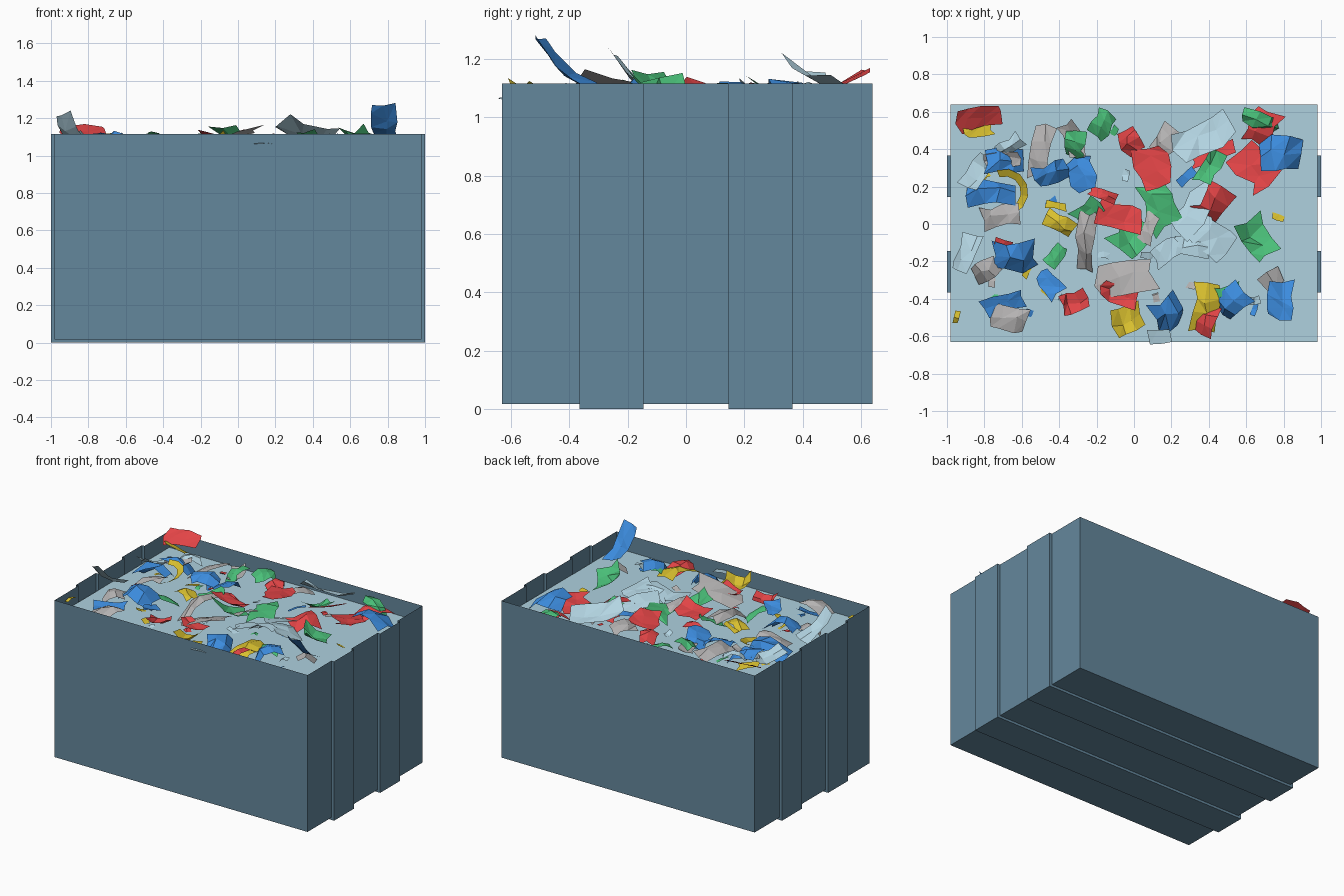
import bpy, bmesh, math, random
from mathutils import Vector, Matrix, Euler

random.seed(7)
FILL_Z = 1.0


def paint(name, rgb):
    """Material from 0-255 display colour, converted to linear."""
    mat = bpy.data.materials.new(name)
    mat.diffuse_color = [(c / 255) ** 2.2 for c in rgb] + [1]
    return mat


def finish(bm, name, mat):
    me = bpy.data.meshes.new(name)
    bm.to_mesh(me)
    bm.free()
    ob = bpy.data.objects.new(name, me)
    me.materials.append(mat)
    bpy.context.collection.objects.link(ob)
    return ob


# Thin open bin: U-shaped sections lofted front to back, stepping out at two ribs
steps = [(-0.63, 0), (-0.365, 0), (-0.365, 1), (-0.145, 1), (-0.145, 0),
         (0.145, 0), (0.145, 1), (0.365, 1), (0.365, 0), (0.64, 0)]
bm = bmesh.new()
sections = []
for y, rib in steps:
    w, base = 0.98 + 0.02 * rib, 0.017 * (1 - rib)
    sections.append([bm.verts.new((x, y, z)) for x, z in
                     ((-w, 1.115), (-w, base), (w, base), (w, 1.115))])
for a, b in zip(sections, sections[1:]):
    for i in range(3):
        bm.faces.new((a[i], b[i], b[i + 1], a[i + 1]))
bm.faces.new(sections[0])
bm.faces.new(sections[-1][::-1])
bmesh.ops.recalc_face_normals(bm, faces=bm.faces)
finish(bm, "bin_shell", paint("bin_blue_grey", (100, 134, 155)))

# Flat surface of the contents
bm = bmesh.new()
bm.faces.new([bm.verts.new((x, y, FILL_Z)) for x, y in
              ((-0.98, -0.63), (0.98, -0.63), (0.98, 0.64), (-0.98, 0.64))])
finish(bm, "contents_surface", paint("contents_pale_blue", (173, 208, 222)))


def clamp(v, lo, hi):
    return max(lo, min(hi, v))


def scrap(bm, x, y, length, width, angle, tilt=None, z=None, inside=True):
    """Creased, ragged sheet; tilt is in degrees about world x and y."""
    if tilt is None:
        tilt = (random.uniform(-22, 22), random.uniform(-22, 22))
    if z is None:
        z = FILL_Z + random.uniform(0.06, 0.10)
    rot = (Euler([math.radians(t) for t in tilt] + [0]).to_matrix()
           @ Matrix.Rotation(math.radians(angle), 3, 'Z'))
    bend = random.uniform(-0.5, 0.3) * width
    nx, ny = (3, 2) if length > 0.12 else (2, 1)
    grid = []
    for i in range(nx + 1):
        row = []
        for j in range(ny + 1):
            u, v = i / nx - 0.5, j / ny - 0.5
            p = Vector((length * (u + random.uniform(-0.09, 0.09)),
                        width * (v + random.uniform(-0.14, 0.14)),
                        bend * (4 * u * u - 0.5 + abs(v))
                        + width * random.uniform(-0.06, 0.06)))
            p = rot @ p + Vector((x, y, z))
            if inside:
                p.x, p.y = clamp(p.x, -0.97, 0.97), clamp(p.y, -0.62, 0.63)
            row.append(bm.verts.new(p))
        grid.append(row)
    for i in range(nx):
        for j in range(ny):
            a, b, c, d = (grid[i][j], grid[i + 1][j],
                          grid[i + 1][j + 1], grid[i][j + 1])
            bm.faces.new((a, b, c))
            bm.faces.new((a, c, d))


# Scraps by colour: x, y, length, width, turn, optional tilt and height
red = [(-0.03, .45, .14, .10, 120), (.10, .31, .22, .17, -70),
       (.42, .37, .24, .07, 20), (.66, .30, .23, .18, -50),
       (.43, .11, .19, .16, 60), (-.09, .04, .25, .15, -15),
       (-.32, -.42, .14, .11, 20), (-.08, -.37, .20, .10, -20),
       (.68, .52, .20, .14, 60), (.38, -.51, .15, .10, 70),
       (-.16, .16, .15, .06, -20), (-.70, -.10, .10, .04, -20),
       (-.83, .57, .23, .13, 15, (24, 5), 1.13)]
blue = [(-.77, .17, .25, .15, 0), (-.68, .34, .22, .12, 0),
        (-.44, .27, .18, .10, 20), (-.28, .27, .20, .13, -70),
        (-.64, -.18, .23, .15, 0), (-.45, -.32, .15, .09, -50),
        (-.70, -.42, .22, .10, 15), (.19, -.48, .17, .15, 30),
        (.52, -.42, .17, .14, 45), (.28, .25, .10, .05, 40),
        (.78, .38, .24, .17, 0, (-15, 8), 1.10),
        (.78, -.42, .26, .14, 85, (-40, 12), 1.17)]
yellow = [(-.83, .50, .15, .06, 10), (-.40, 0, .16, .09, -30),
          (-.42, .10, .12, .04, -10), (-.03, -.52, .16, .14, 20),
          (.38, -.45, .26, .13, 80), (-.95, -.50, .07, .03, 70)]
green = [(-.17, .53, .15, .10, 60), (.13, .10, .27, .15, -65),
         (-.02, -.07, .22, .15, 45), (.65, -.08, .22, .18, -60),
         (-.25, .07, .16, .10, 40), (-.42, -.17, .14, .07, 50),
         (.40, .30, .18, .10, 60), (.50, -.37, .14, .09, 20),
         (-.32, .42, .15, .10, 80), (.68, .55, .20, .08, -20)]
grey = [(-.50, .38, .28, .12, 80), (.17, .45, .16, .12, 50),
        (-.72, .04, .22, .12, 15), (-.26, -.10, .32, .10, 85),
        (-.05, -.28, .32, .18, 10), (-.80, -.25, .14, .10, 30),
        (-.67, -.50, .20, .14, -10), (.74, -.29, .12, .10, 30),
        (-.33, .45, .20, .10, -70), (-.70, .35, .18, .08, 5),
        (.08, -.02, .16, .08, 70)]
pale = [(.33, .08, .30, .15, 50), (.42, -.07, .22, .18, -40),
        (.17, -.15, .16, .10, 30), (-.83, .28, .20, .10, 60),
        (.30, -.12, .20, .10, 0), (-.67, .41, .15, .08, 30),
        (.64, -.41, .06, .04, 10),
        (.38, .47, .34, .18, 30, (-24, 0), 1.12),
        (-.90, -.17, .24, .12, 70, (-38, 0), 1.13),
        (.14, -.60, .11, .07, 10, (10, 5), 1.075, False)]

for name, rgb, pieces in (("red", (225, 70, 72), red),
                          ("blue", (62, 138, 220), blue),
                          ("yellow", (215, 190, 50), yellow),
                          ("green", (75, 190, 120), green),
                          ("grey", (180, 178, 178), grey),
                          ("pale_blue", (178, 212, 226), pale)):
    bm = bmesh.new()
    for piece in pieces:
        scrap(bm, *piece)
    # Small slivers between the larger scraps
    for _ in range(5):
        scrap(bm, random.uniform(-.8, .8), random.uniform(-.5, .55),
              random.uniform(.04, .09), .035, random.uniform(0, 180), z=1.01)
    # Curled yellow strip
    if name == "yellow":
        rim = []
        for i in range(8):
            a = math.radians(-100 + 30 * i)
            rim.append([bm.verts.new((-.69 + r * math.cos(a), .17 + r * math.sin(a),
                                      1.07 + .03 * math.sin(a) + .02 * (r > .1)))
                        for r in (.085, .125)])
        for p, q in zip(rim, rim[1:]):
            bm.faces.new((p[0], p[1], q[1], q[0]))
    finish(bm, name + "_scraps", paint(name, rgb))
